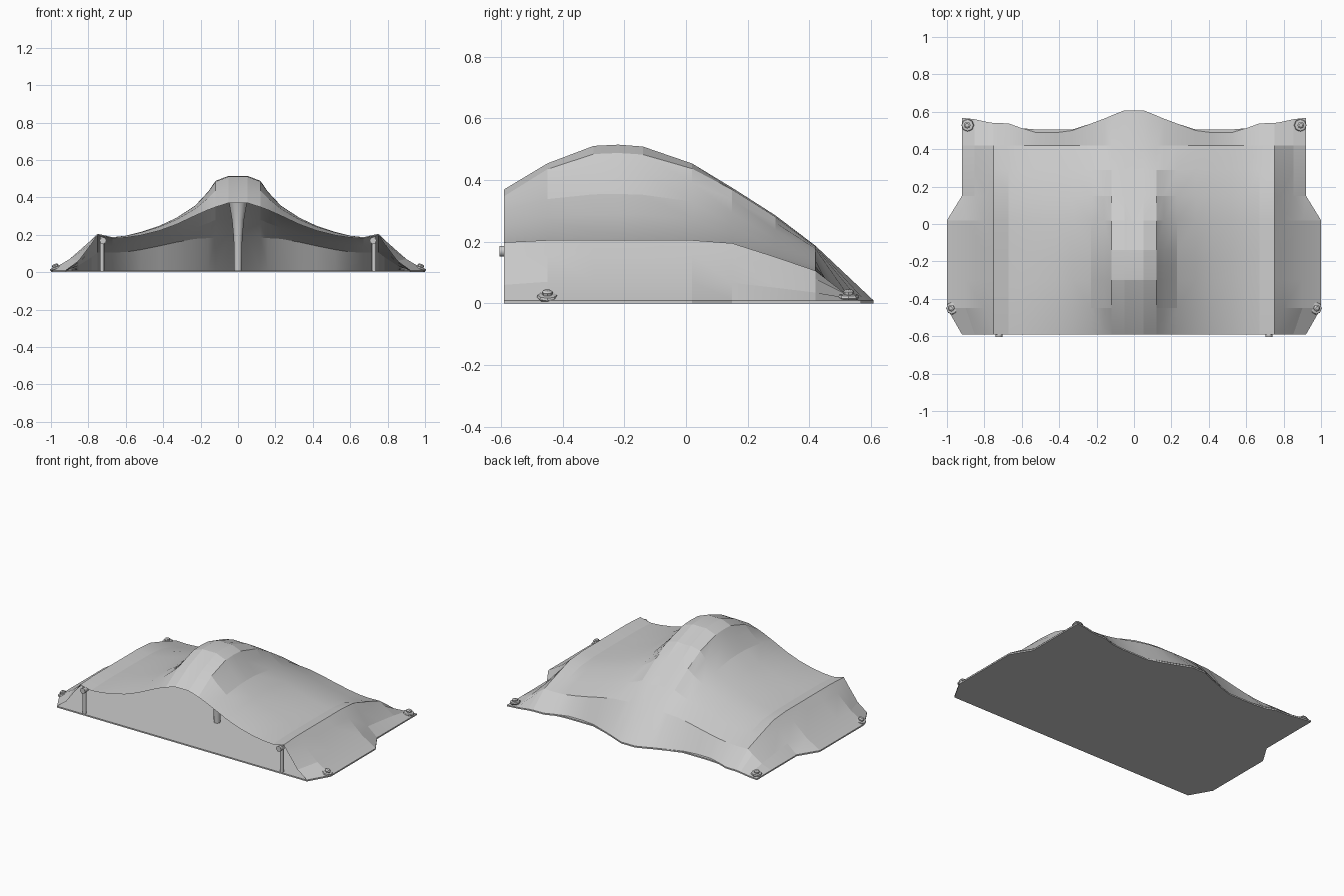
import bpy, bmesh, math
from mathutils import Vector, Matrix

if "Cube" in bpy.data.objects:
    bpy.data.objects.remove(bpy.data.objects["Cube"])


def finish(name, bm, mirror=False, angle=None):
    bmesh.ops.recalc_face_normals(bm, faces=bm.faces)
    me = bpy.data.meshes.new(name)
    bm.to_mesh(me)
    bm.free()
    ob = bpy.data.objects.new(name, me)
    bpy.context.collection.objects.link(ob)
    if mirror:
        mod = ob.modifiers.new("Mirror", "MIRROR")
        mod.use_clip = True
        mod.merge_threshold = 0.0005
    if angle:
        bpy.ops.object.select_all(action='DESELECT')
        ob.select_set(True)
        bpy.context.view_layer.objects.active = ob
        bpy.ops.object.shade_smooth_by_angle(angle=math.radians(angle))
    return ob


def lathe(bm, profile, sides, matrix):
    """Closed stack of rings given as (radius, height)."""
    rings = []
    for r, h in profile:
        rings.append([bm.verts.new(matrix @ Vector((r * math.cos(2 * math.pi * i / sides),
                                                    r * math.sin(2 * math.pi * i / sides), h)))
                      for i in range(sides)])
    for a, b in zip(rings, rings[1:]):
        for i in range(sides):
            j = (i + 1) % sides
            bm.faces.new((a[i], a[j], b[j], b[i]))
    bm.faces.new(rings[0][::-1])
    bm.faces.new(rings[-1])


# Cross-sections of the cloth: half-width, then heights at front, peak, back and back hem y
SECTION = [
    (0.00, .370, .515, .187, .608), (0.05, .370, .515, .187, .608),
    (0.12, .348, .488, .185, .580), (0.16, .333, .430, .182, .563),
    (0.23, .302, .355, .178, .537), (0.33, .255, .290, .160, .500),
    (0.42, .222, .248, .140, .488), (0.52, .197, .215, .120, .488),
    (0.60, .185, .195, .108, .512), (0.67, .180, .187, .104, .538),
    (0.75, .198, .205, .106, .540), (0.80, .150, .158, .080, .545),
    (0.90, .060, .070, .035, .560), (1.00, .010, .010, .010, .568)]
# Rows: y, outer half-width, blend toward peak at centre and at the shoulder
ROWS = [(-.59, .92, 0, 0), (-.45, 1.0, .55, 1), (-.30, 1.0, .97, 1), (-.22, 1.0, 1, 1),
        (-.14, 1.0, .98, 1), (.02, 1.0, .80, 1), (.15, .92, .55, .90),
        (.29, .92, .29, .45), (.42, .92, 0, 0)]


def spread(x, edge):
    return x if x <= .75 else .75 + (x - .75) / .25 * (edge - .75)


# Draped canopy
bm = bmesh.new()
grid = []
for y, edge, tc, ts in ROWS:
    row = []
    for x, zf, zp, zb, hem in SECTION:
        t = tc + (ts - tc) * min(1, x / .75)
        low = zf if y < -.2 else zb
        row.append(bm.verts.new((spread(x, edge), y, low + (zp - low) * t)))
    grid.append(row)
grid.append([bm.verts.new((spread(x, .92), hem, .01)) for x, _, _, _, hem in SECTION])
for a, b in zip(grid, grid[1:]):
    for i in range(len(a) - 1):
        bm.faces.new((a[i], a[i + 1], b[i + 1], b[i]))
finish("canopy", bm, mirror=True, angle=12)

# Ground sheet following the hem
half = [(.92, -.59), (1, -.45), (1, .02), (.92, .15), (.92, .42)]
half += [(spread(s[0], .92), max(s[4], .505)) for s in reversed(SECTION[1:])]
outline = half + [(-x, y) for x, y in reversed(half)]
bm = bmesh.new()
face = bm.faces.new([bm.verts.new((x, y, 0)) for x, y in outline])
ext = bmesh.ops.extrude_face_region(bm, geom=[face])
bmesh.ops.translate(bm, vec=(0, 0, .009),
                    verts=[v for v in ext["geom"] if isinstance(v, bmesh.types.BMVert)])
finish("ground_sheet", bm)

# Flared centre pole under the peak
bm = bmesh.new()
lathe(bm, [(.02, .009), (.023, .18), (.032, .28), (.048, .37), (.07, .45), (.09, .487)],
      12, Matrix.Translation((0, -.22, 0)))
finish("centre_pole", bm, angle=40)

# Front corner poles with tie knobs
for side, s in (("left", -1), ("right", 1)):
    bm = bmesh.new()
    lathe(bm, [(.012, .009), (.012, .19)], 10, Matrix.Translation((s * .727, -.576, 0)))
    finish(side + "_front_pole", bm, angle=40)
    bm = bmesh.new()
    lathe(bm, [(.018, 0), (.018, .04)], 10,
          Matrix.Translation((s * .722, -.565, .169)) @ Matrix.Rotation(math.pi / 2, 4, 'X'))
    finish(side + "_pole_knob", bm, angle=40)

# Ground pegs at the corners: washer with a raised head, tipped outward
for side, s in (("left", -1), ("right", 1)):
    for place, x, y, tilt in (("front", .97, -.45, 20), ("back", .888, .528, 8)):
        bm = bmesh.new()
        m = (Matrix.Translation((s * x, y, .014)) @
             Matrix.Rotation(math.radians(s * tilt), 4, 'Y'))
        lathe(bm, [(.026, -.004), (.034, .006), (.031, .014), (.017, .016), (.018, .025),
                   (.01, .031)], 8, m)
        finish(f"{side}_{place}_peg", bm, angle=30)
